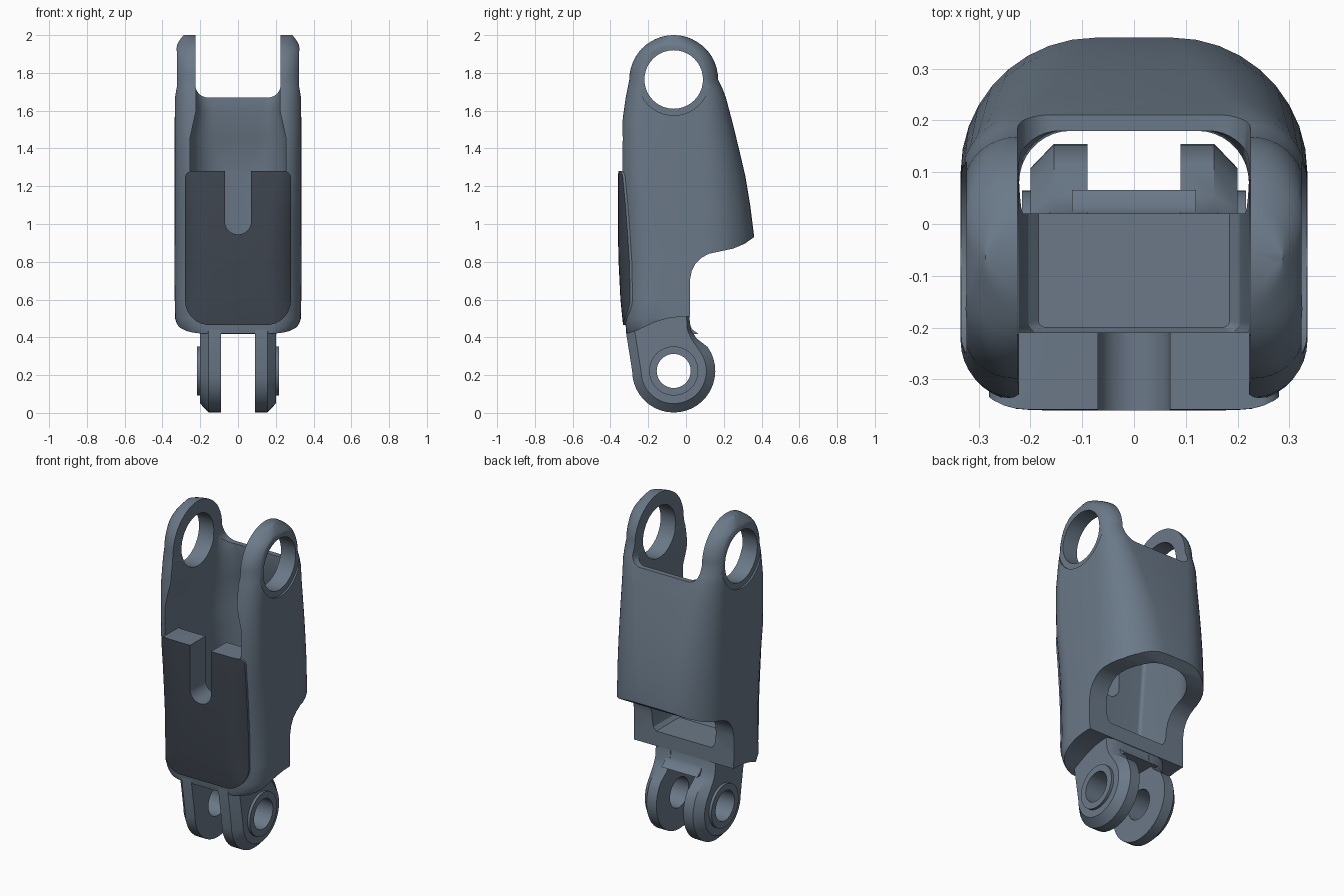
import bpy, bmesh
from math import sin, cos, pi, radians

if "Cube" in bpy.data.objects:
    bpy.data.objects.remove(bpy.data.objects["Cube"])


def material(name, rgb):
    m = bpy.data.materials.new(name)
    m.diffuse_color = (*rgb, 1)
    m.use_nodes = True
    m.node_tree.nodes["Principled BSDF"].inputs["Base Color"].default_value = m.diffuse_color
    return m


BLUE = material('blue_grey', (.145, .19, .245))
DARK = material('dark_grey', (.05, .062, .08))


def loft(name, rings):
    bm = bmesh.new()
    vs = [[bm.verts.new(p) for p in r] for r in rings]
    n = len(vs[0])
    for a, b in zip(vs, vs[1:]):
        for i in range(n):
            j = (i + 1) % n
            bm.faces.new((a[i], a[j], b[j], b[i]))
    bm.faces.new(vs[0][::-1])
    bm.faces.new(vs[-1])
    bmesh.ops.recalc_face_normals(bm, faces=bm.faces)
    me = bpy.data.meshes.new(name)
    bm.to_mesh(me)
    bm.free()
    ob = bpy.data.objects.new(name, me)
    bpy.context.collection.objects.link(ob)
    return ob


def prism(name, pts, axis, a, b):
    if axis == 'x':
        return loft(name, [[(t, u, v) for u, v in pts] for t in (a, b)])
    return loft(name, [[(u, t, v) for u, v in pts] for t in (a, b)])


def circle(cy, cz, r, n=40):
    return [(cy + r * cos(2 * pi * i / n), cz + r * sin(2 * pi * i / n)) for i in range(n)]


def rounded(x0, x1, y0, y1, r_low, r_high, n=9):
    pts = []
    for k, (cx, cy, r) in enumerate(((x1 - r_high, y1 - r_high, r_high),
                                     (x0 + r_high, y1 - r_high, r_high),
                                     (x0 + r_low, y0 + r_low, r_low),
                                     (x1 - r_low, y0 + r_low, r_low))):
        for i in range(n + 1):
            t = pi / 2 * (k + i / n)
            pts.append((cx + r * cos(t), cy + r * sin(t)))
    return pts


def section_loft(name, keys, dy=0.0):
    rings = []
    for z, hw, yf, yb, rf, rb in keys:
        lim = 0.45 * (yb - yf)
        rings.append([(x, y, z) for x, y in rounded(-hw, hw, yf + dy, yb, min(rf, lim), min(rb, lim))])
    return loft(name, rings)


def boolean(ob, cutter, op='DIFFERENCE'):
    cutter.hide_render = True
    m = ob.modifiers.new('cut', 'BOOLEAN')
    m.operation, m.solver, m.object = op, 'EXACT', cutter
    bpy.context.view_layer.objects.active = ob
    bpy.ops.object.modifier_apply(modifier=m.name)
    bpy.data.objects.remove(cutter, do_unlink=True)


def finish(ob):
    bpy.ops.object.select_all(action='DESELECT')
    ob.select_set(True)
    bpy.context.view_layer.objects.active = ob
    bpy.ops.object.shade_smooth_by_angle(angle=radians(32))
    ob.data.materials.clear()
    ob.data.materials.append(BLUE)
    for p in ob.data.polygons:
        p.material_index = 0


# Outer shell sections: z, half width, front y, back y, front radius, back radius
TY, TZ, TR = -0.065, 1.765, 0.235
outer = [(.41, .27, -.312, .36, .12, .26), (.425, .295, -.314, .36, .13, .26),
         (.45, .316, -.318, .36, .14, .26), (.50, .333, -.324, .36, .15, .26),
         (.60, .335, -.334, .36, .18, .26), (.80, .335, -.344, .36, .19, .26),
         (.94, .335, -.347, .36, .18, .26), (1.10, .335, -.347, .34, .16, .24),
         (1.25, .335, -.346, .315, .13, .22), (1.40, .335, -.343, .28, .12, .19),
         (1.55, .335, -.336, .243, .11, .16), (1.67, .334, -.319, .211, .105, .125),
         (1.72, .333, -.309, .192, .10, .115)]
for i in range(13):
    t = pi / 2 * i / 12.4
    w = TR * cos(t)
    outer.append((TZ + TR * sin(t), .332 - .045 * max(0, sin(t) - .6) ** 2 / .16,
                  TY - w, TY + w, .10, .105))
shell = section_loft('shell', outer)

# Hollow interior, open at the front above the plate
boolean(shell, section_loft('cavity', [
    (.60, .185, -.20, .31, .015, .05), (.62, .204, -.21, .31, .02, .1),
    (.66, .212, -.21, .31, .02, .2), (.95, .23, -.21, .31, .02, .2),
    (1.279, .255, -.21, .262, .02, .19), (1.281, .255, -.6, .262, .02, .19),
    (1.45, .255, -.6, .22, .02, .14), (1.60, .222, -.6, .18, .02, .10),
    (1.72, .222, -.6, .18, .02, .06)]))

# Gap between the upper lugs
boolean(shell, prism('lug_gap', rounded(-.225, .225, 1.67, 2.2, .065, .02), 'y', -.7, .7))

# Stepped underside and rear notch
boolean(shell, prism('underside', [
    (.6, 1.02), (.36, .93), (.31, .895), (.25, .87), (.18, .855), (.12, .842), (.08, .82),
    (.05, .79), (.03, .75), (.02, .70), (.02, .51), (-.04, .508), (-.10, .50), (-.16, .482),
    (-.22, .455), (-.27, .432), (-.31, .42), (-.6, .40), (-.6, .2), (.6, .2)], 'x', -.6, .6))

# Upper pivot holes with shallow counterbores
boolean(shell, prism('pivot_hole', circle(TY, TZ, .155), 'x', -.6, .6))
for s in (-1, 1):
    boolean(shell, prism('counterbore', circle(TY, TZ, .19), 'x', s * .324, s * .6))


def slot():
    return prism('slot', rounded(-.07, .07, .945, 1.5, .069, .02), 'y', -.7, -.1)


boolean(shell, slot())
finish(shell)

# Front plate, raised slightly over the shell, with a dark front face
plate = section_loft('front_plate', outer, -.013)
boolean(plate, prism('plate_outline', rounded(-.28, .28, .465, 1.28, .13, .035), 'y', -.7, -.213), 'INTERSECT')
boolean(plate, slot())
finish(plate)
plate.data.materials.append(DARK)
for p in plate.data.polygons:
    if p.normal.y < -.3:
        p.material_index = 1

# Lower clevis: two chamfered prongs with bosses
CY, CZ, CR = -0.065, 0.222, 0.22


def prong_ring(x, r):
    d = CR - r
    pts = [(-.308 + d, .53), (-.318 + d, .43)]
    for i in range(25):
        t = radians(180 + 215 * i / 24)
        pts.append((CY + r * cos(t), CZ + r * sin(t)))
    pts += [(.055 - d * .6, .395), (.026 - d * .4, .44), (.015 - d * .3, .53)]
    return [(x, y, z) for y, z in pts]


for s, side in ((-1, 'left'), (1, 'right')):
    prong = loft('clevis_prong_' + side,
                 [prong_ring(s * .09, CR), prong_ring(s * .155, CR), prong_ring(s * .2, CR - .047)])
    boolean(prong, prism('boss', circle(CY, CZ, .13), 'x', s * .18, s * .216), 'UNION')
    boolean(prong, prism('pin_hole', circle(CY, CZ, .09), 'x', -.5, .5))
    finish(prong)

# Web joining the prongs to the shell floor
web = prism('clevis_web', [(-.308, .54), (-.316, .44), (-.30, .418), (.066, .418),
                           (.035, .44), (.018, .47), (.015, .54)], 'x', -.12, .12)
finish(web)
